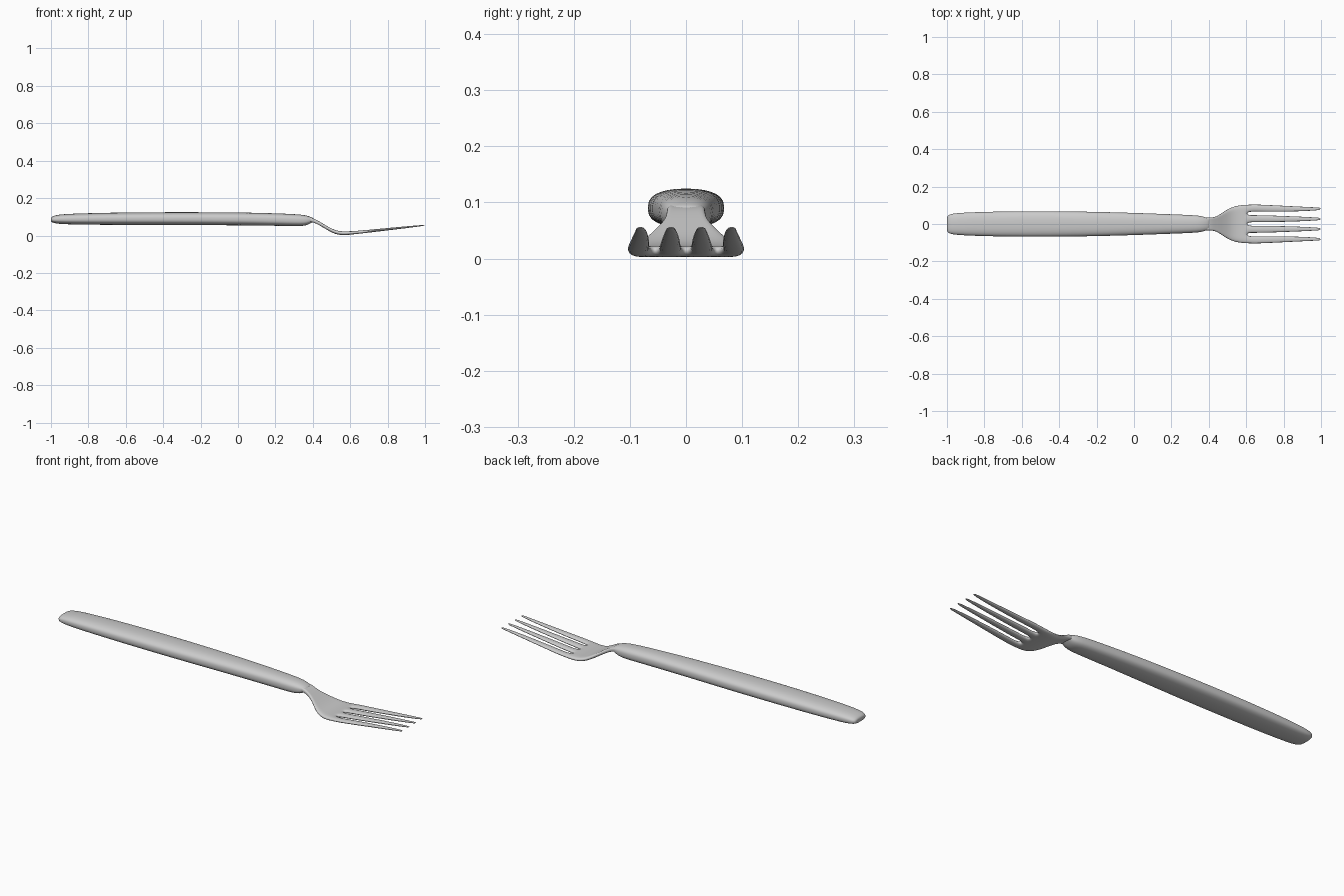
import bpy, bmesh, math

if "Cube" in bpy.data.objects:
    bpy.data.objects.remove(bpy.data.objects["Cube"])


def finish(name, bm, levels):
    bmesh.ops.recalc_face_normals(bm, faces=bm.faces)
    me = bpy.data.meshes.new(name)
    bm.to_mesh(me)
    bm.free()
    ob = bpy.data.objects.new(name, me)
    bpy.context.collection.objects.link(ob)
    for p in me.polygons:
        p.use_smooth = True
    if levels:
        s = ob.modifiers.new("smooth", 'SUBSURF')
        s.levels = s.render_levels = levels
    return ob


def lerp(table, x):
    for (x0, a), (x1, b) in zip(table, table[1:]):
        if x <= x1:
            return a + (b - a) * (x - x0) / (x1 - x0)
    return table[-1][1]


# Handle: rounded sections of (x, half width, bottom z, top z)
sections = [(-1, .036, .076, .094), (-.995, .047, .07, .101), (-.975, .055, .064, .109),
            (-.93, .060, .060, .115), (-.82, .065, .058, .119), (-.6, .069, .056, .124),
            (-.3, .068, .055, .125), (0, .060, .055, .124), (.2, .052, .052, .119),
            (.31, .048, .050, .114), (.355, .044, .051, .110), (.38, .037, .060, .103),
            (.395, .031, .070, .097), (.405, .024, .075, .091)]
N = 32
bm = bmesh.new()
rings = []
for x, w, lo, hi in sections:
    ring = []
    for i in range(N):
        t = 2 * math.pi * i / N
        c, s = math.cos(t), math.sin(t)
        y = w * math.copysign(abs(c) ** .85, c)
        z = (lo + hi) / 2 + (hi - lo) / 2 * math.copysign(abs(s) ** .75, s)
        ring.append(bm.verts.new((x, y, z)))
    rings.append(ring)
for a, b in zip(rings, rings[1:]):
    for i in range(N):
        j = (i + 1) % N
        bm.faces.new((a[i], a[j], b[j], b[i]))
bm.faces.new(rings[0])
bm.faces.new(rings[-1])
finish("handle", bm, 1)

# Neck, palm and four tines: one two-sided sheet whose gap columns stop at the palm
xs = [.37, .40, .43, .46, .49, .52, .55, .58, .605, .64, .70, .80, .90, .97, 1.0]
PALM = 8
centre_z = [(.37, .086), (.40, .083), (.43, .068), (.46, .050), (.49, .032), (.52, .018),
            (.55, .012), (.58, .012), (.64, .017), (.7, .023), (1, .055)]
thick = [(.37, .024), (.43, .020), (.55, .020), (.64, .018), (.9, .011), (1, .005)]
half_w = [(.37, .034), (.43, .036), (.46, .052), (.49, .074), (.52, .090), (.55, .099),
          (.58, .103), (.64, .106), (.7, .104), (1, .088)]
tine_w = [(.605, .021), (.64, .020), (.7, .020), (.8, .017), (.9, .013), (.97, .009), (1, .006)]


def line_y(x, k):
    # two edge lines per tine
    tine, side = divmod(k, 2)
    h = lerp(half_w, x)
    share = lerp(tine_w, max(x, .605)) / .105
    r = h * share if x < .605 else lerp(tine_w, x)
    c = (h - r) * (tine - 1.5) / 1.5
    return c + (r if side else -r)


bm = bmesh.new()
cells = [(i, k) for i in range(len(xs) - 1) for k in range(7) if k % 2 == 0 or i < PALM]
sheets = []
for sgn in (1, -1):
    verts = {}
    for i, k in cells:
        for key in ((i, k), (i + 1, k), (i + 1, k + 1), (i, k + 1)):
            if key not in verts:
                x = xs[key[0]]
                z = lerp(centre_z, x) + sgn * lerp(thick, x) / 2
                verts[key] = bm.verts.new((x, line_y(x, key[1]), z))
        bm.faces.new([verts[q] for q in ((i, k), (i + 1, k), (i + 1, k + 1), (i, k + 1))])
    sheets.append(verts)
top, bottom = sheets
other = {v: bottom[key] for key, v in top.items()}
for e in [e for e in bm.edges if e.is_boundary and e.verts[0] in other]:
    a, b = e.verts
    bm.faces.new((a, b, other[b], other[a]))
finish("neck_and_tines", bm, 2)
